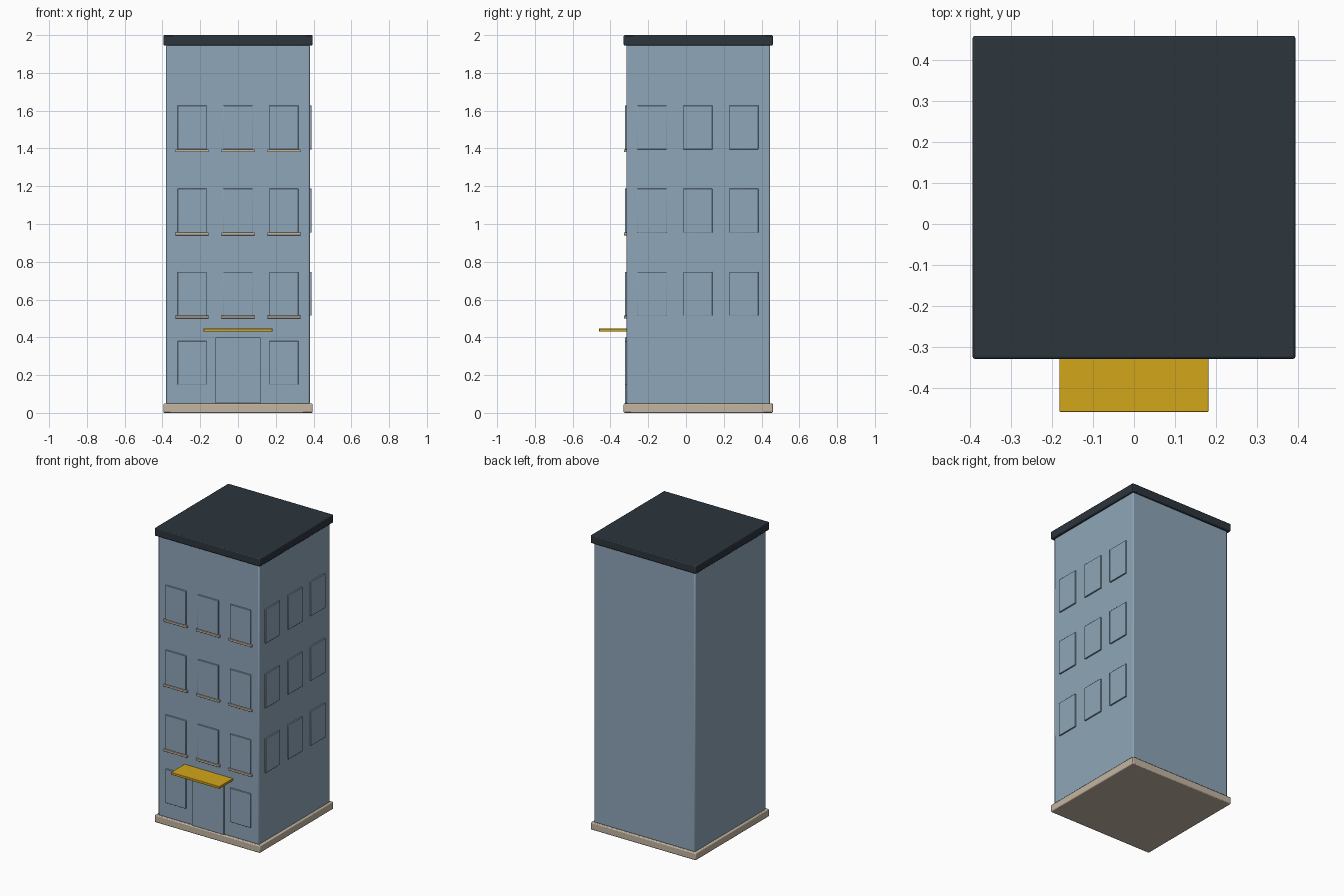
import bpy

cube = bpy.data.objects.get("Cube")
if cube:
    bpy.data.objects.remove(cube, do_unlink=True)


def material(name, rgb):
    m = bpy.data.materials.new(name)
    m.use_nodes = True
    m.diffuse_color = (*rgb, 1)
    m.node_tree.nodes["Principled BSDF"].inputs["Base Color"].default_value = (*rgb, 1)
    return m


WALL = material("blue grey wall", (0.27, 0.38, 0.48))
STONE = material("pale stone", (0.55, 0.46, 0.36))
ROOF = material("dark slate", (0.025, 0.035, 0.045))
GOLD = material("gold awning", (0.65, 0.38, 0.01))


def box(name, xs, ys, zs, mat, bevel=0.0):
    """Box between pairs of limits, with an optional softened edge."""
    spans = (xs, ys, zs)
    bpy.ops.mesh.primitive_cube_add(size=1, location=[sum(s) / 2 for s in spans])
    ob = bpy.context.object
    ob.name = name
    ob.scale = [s[1] - s[0] for s in spans]
    bpy.ops.object.transform_apply(location=False, rotation=False, scale=True)
    ob.data.materials.append(mat)
    if bevel:
        mod = ob.modifiers.new("soft edges", "BEVEL")
        mod.width = bevel
        mod.segments = 2
        bpy.ops.object.shade_smooth_by_angle()
    return ob


# Main masses
FRONT, SIDE = -0.315, 0.38
box("base_plinth", (-0.395, 0.395), (-0.33, 0.46), (0, 0.05), STONE, 0.006)
box("tower_walls", (-SIDE, SIDE), (FRONT, 0.445), (0.045, 1.95), WALL, 0.008)
box("roof_slab", (-0.395, 0.395), (-0.33, 0.46), (1.945, 2.0), ROOF, 0.006)

# Upper windows, with sills on the front only
HALF = 0.077
for floor, z in enumerate((0.515, 0.955, 1.395), 1):
    for col in (-1, 0, 1):
        x, y = col * 0.243, 0.063 + col * 0.243
        tag = f"{floor}_{col + 2}"
        box("front_window_" + tag, (x - HALF, x + HALF), (FRONT - 0.009, FRONT + 0.01),
            (z, z + 0.232), WALL, 0.002)
        box("window_sill_" + tag, (x - 0.088, x + 0.088), (FRONT - 0.014, FRONT + 0.01),
            (z - 0.015, z), STONE, 0.002)
        box("side_window_" + tag, (SIDE - 0.01, SIDE + 0.009), (y - HALF, y + HALF),
            (z, z + 0.232), WALL, 0.002)

# Ground floor
for side, x in (("right", -0.243), ("left", 0.243)):
    box(side + "_ground_window", (x - HALF, x + HALF), (FRONT - 0.009, FRONT + 0.01),
        (0.15, 0.38), WALL, 0.002)
box("front_door", (-0.12, 0.12), (FRONT - 0.009, FRONT + 0.01), (0.05, 0.40), WALL, 0.002)
box("door_awning", (-0.182, 0.182), (-0.46, FRONT + 0.01), (0.43, 0.446), GOLD, 0.002)
